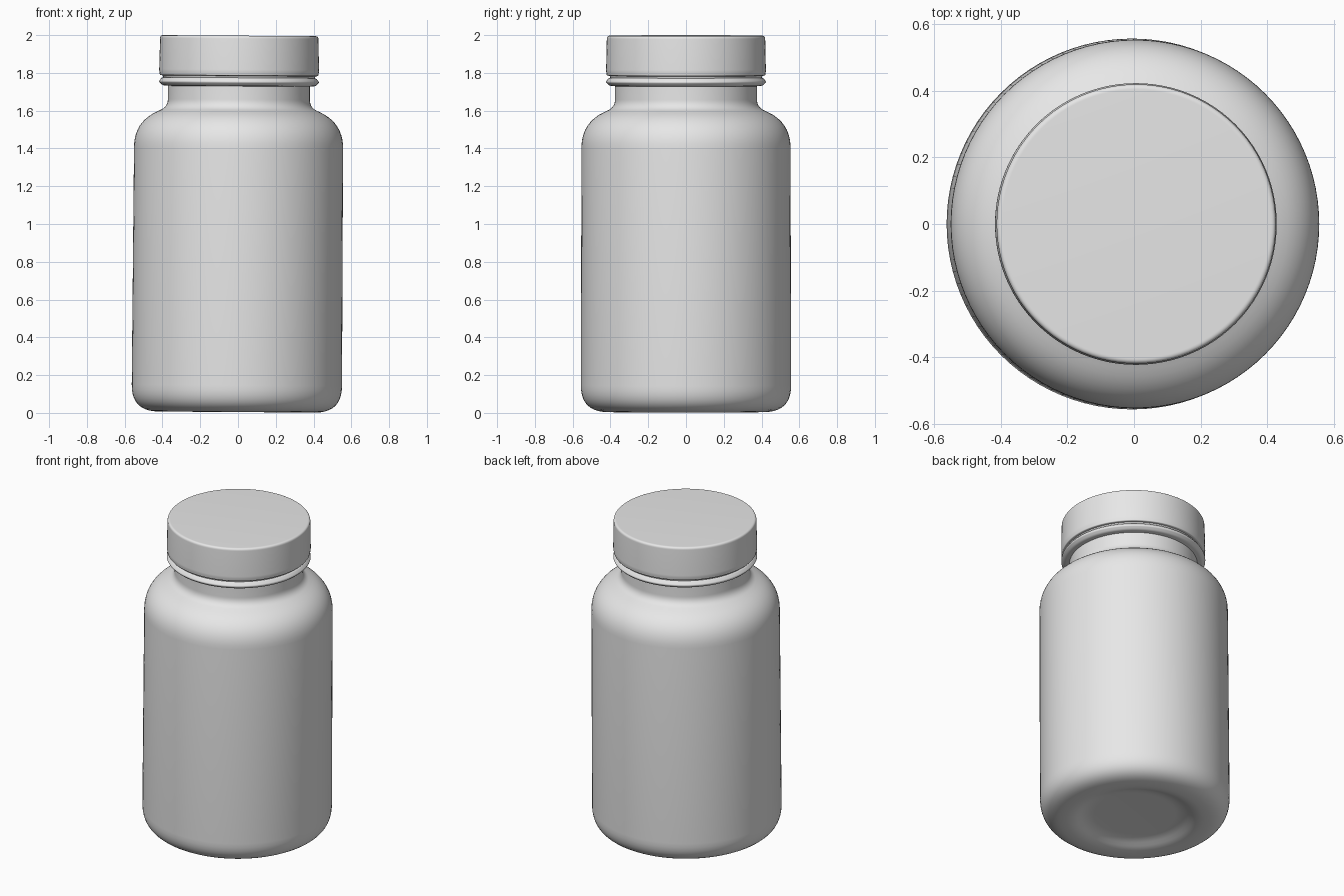
import bpy, bmesh, math
from mathutils import Vector, Matrix

cube = bpy.data.objects.get("Cube")
if cube:
    bpy.data.objects.remove(cube, do_unlink=True)

SEGMENTS = 96
# The whole jar leans very slightly towards +x
LEAN = (Matrix.Translation((0, 0, 1)) @ Matrix.Rotation(0.007, 4, "Y")
        @ Matrix.Translation((0, 0, -1)))

grey = bpy.data.materials.new("plain grey")
grey.use_nodes = True
grey.diffuse_color = (0.8, 0.8, 0.8, 1)
grey.node_tree.nodes["Principled BSDF"].inputs["Base Color"].default_value = (0.8, 0.8, 0.8, 1)


def rounded(profile, steps=10):
    """Turn (radius, height, corner size) entries into a rounded outline."""
    pts = []
    for i, (r, z, size) in enumerate(profile):
        corner = Vector((r, 0, z))
        if size == 0:
            pts.append(corner)
            continue
        before = Vector((profile[i - 1][0], 0, profile[i - 1][1]))
        after = Vector((profile[i + 1][0], 0, profile[i + 1][1]))
        a = corner + (before - corner).normalized() * size
        b = corner + (after - corner).normalized() * size
        for k in range(steps + 1):
            t = k / steps
            pts.append(a * (1 - t) ** 2 + corner * 2 * t * (1 - t) + b * t ** 2)
    return pts


def lathe(name, profile):
    """Spin a rounded outline around the z axis into a smooth closed part."""
    bm = bmesh.new()
    verts = [bm.verts.new(p) for p in rounded(profile)]
    edges = [bm.edges.new(pair) for pair in zip(verts, verts[1:])]
    bmesh.ops.spin(bm, geom=verts + edges, cent=(0, 0, 0), axis=(0, 0, 1),
                   angle=math.tau, steps=SEGMENTS, use_merge=False)
    bmesh.ops.remove_doubles(bm, verts=bm.verts, dist=0.0002)
    bmesh.ops.recalc_face_normals(bm, faces=bm.faces)
    bm.transform(LEAN)
    mesh = bpy.data.meshes.new(name)
    bm.to_mesh(mesh)
    bm.free()
    mesh.materials.append(grey)
    obj = bpy.data.objects.new(name, mesh)
    bpy.context.collection.objects.link(obj)
    bpy.ops.object.select_all(action="DESELECT")
    obj.select_set(True)
    bpy.context.view_layer.objects.active = obj
    bpy.ops.object.shade_smooth_by_angle(angle=math.radians(35))
    return obj


# Bottle: recessed base, straight wall, sloped shoulder and neck
lathe("bottle", [
    (0, 0.045, 0), (0.28, 0.04, 0.04), (0.37, 0.004, 0.035),
    (0.557, 0.006, 0.14), (0.553, 1.535, 0.13),
    (0.376, 1.62, 0.04), (0.376, 1.80, 0), (0, 1.80, 0),
])

# Tamper ring just under the cap
lathe("tamper_ring", [
    (0.36, 1.728, 0), (0.405, 1.732, 0.01), (0.426, 1.752, 0.01),
    (0.408, 1.774, 0.008), (0.36, 1.776, 0),
])

# Cap with a softened rim and a narrow lip at its lower edge
lathe("cap", [
    (0, 1.77, 0), (0.400, 1.77, 0), (0.404, 1.784, 0), (0.419, 1.786, 0.005),
    (0.423, 1.81, 0.008), (0.419, 1.997, 0.016), (0, 1.997, 0),
])
